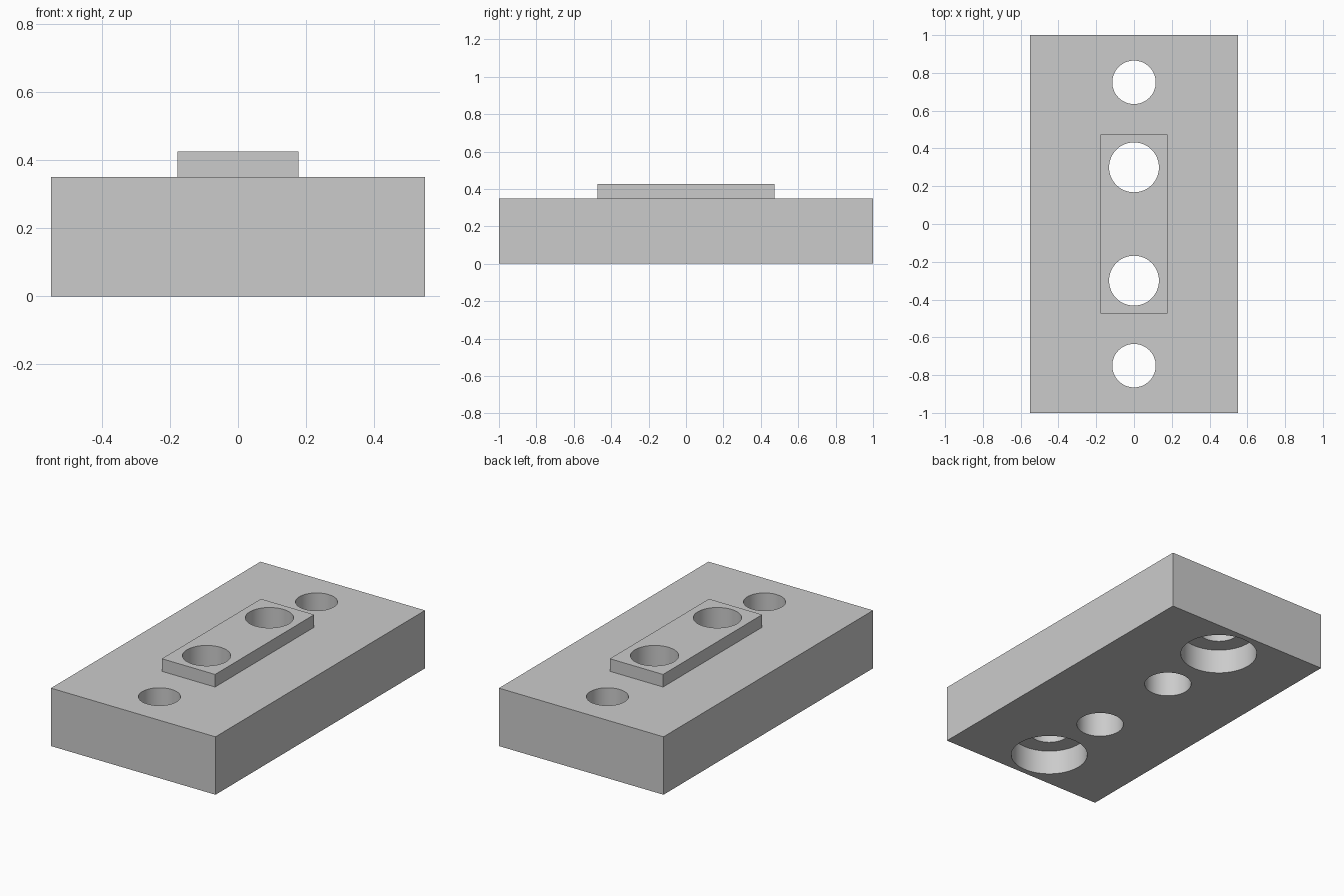
import bpy
from math import radians

cube = bpy.data.objects.get("Cube")
if cube:
    bpy.data.objects.remove(cube, do_unlink=True)

BASE_H, TOP_H = 0.35, 0.426

grey = bpy.data.materials.new("light_grey")
grey.use_nodes = True
colour = (0.6, 0.6, 0.6, 1)
grey.diffuse_color = colour
grey.node_tree.nodes["Principled BSDF"].inputs["Base Color"].default_value = colour


def box(name, width, length, z0, z1):
    bpy.ops.mesh.primitive_cube_add(size=1, location=(0, 0, (z0 + z1) / 2))
    ob = bpy.context.object
    ob.name = name
    ob.scale = (width, length, z1 - z0)
    bpy.ops.object.transform_apply(location=True, rotation=False, scale=True)
    ob.data.materials.append(grey)
    return ob


def cylinder(name, radius, y, z0, z1):
    bpy.ops.mesh.primitive_cylinder_add(
        vertices=96, radius=radius, depth=z1 - z0, location=(0, y, (z0 + z1) / 2))
    ob = bpy.context.object
    ob.name = name
    ob.data.materials.append(grey)
    return ob


def combine(target, tool, operation):
    mod = target.modifiers.new(operation.title(), "BOOLEAN")
    mod.operation = operation
    mod.solver = "EXACT"
    mod.object = tool
    bpy.ops.object.select_all(action="DESELECT")
    bpy.context.view_layer.objects.active = target
    target.select_set(True)
    bpy.ops.object.modifier_apply(modifier=mod.name)
    bpy.data.objects.remove(tool, do_unlink=True)


# Rectangular block with a raised pad fused to its top
block = box("mounting_block", 1.1, 2.0, 0, BASE_H)
combine(block, box("raised_pad", 0.356, 0.946, BASE_H - 0.1, TOP_H), "UNION")

# Two plain holes through the pad, two end holes counterbored from below
for side in (-1, 1):
    for name, radius, y, z0, z1 in (
        ("pad_hole", 0.132, 0.3, -0.1, 0.6),
        ("end_hole", 0.115, 0.75, -0.1, 0.6),
        ("counterbore", 0.216, 0.75, -0.1, 0.149),
    ):
        combine(block, cylinder(name, radius, side * y, z0, z1), "DIFFERENCE")

# Smooth hole walls, crisp edges
block.select_set(True)
bpy.context.view_layer.objects.active = block
bpy.ops.object.shade_smooth_by_angle(angle=radians(30))
